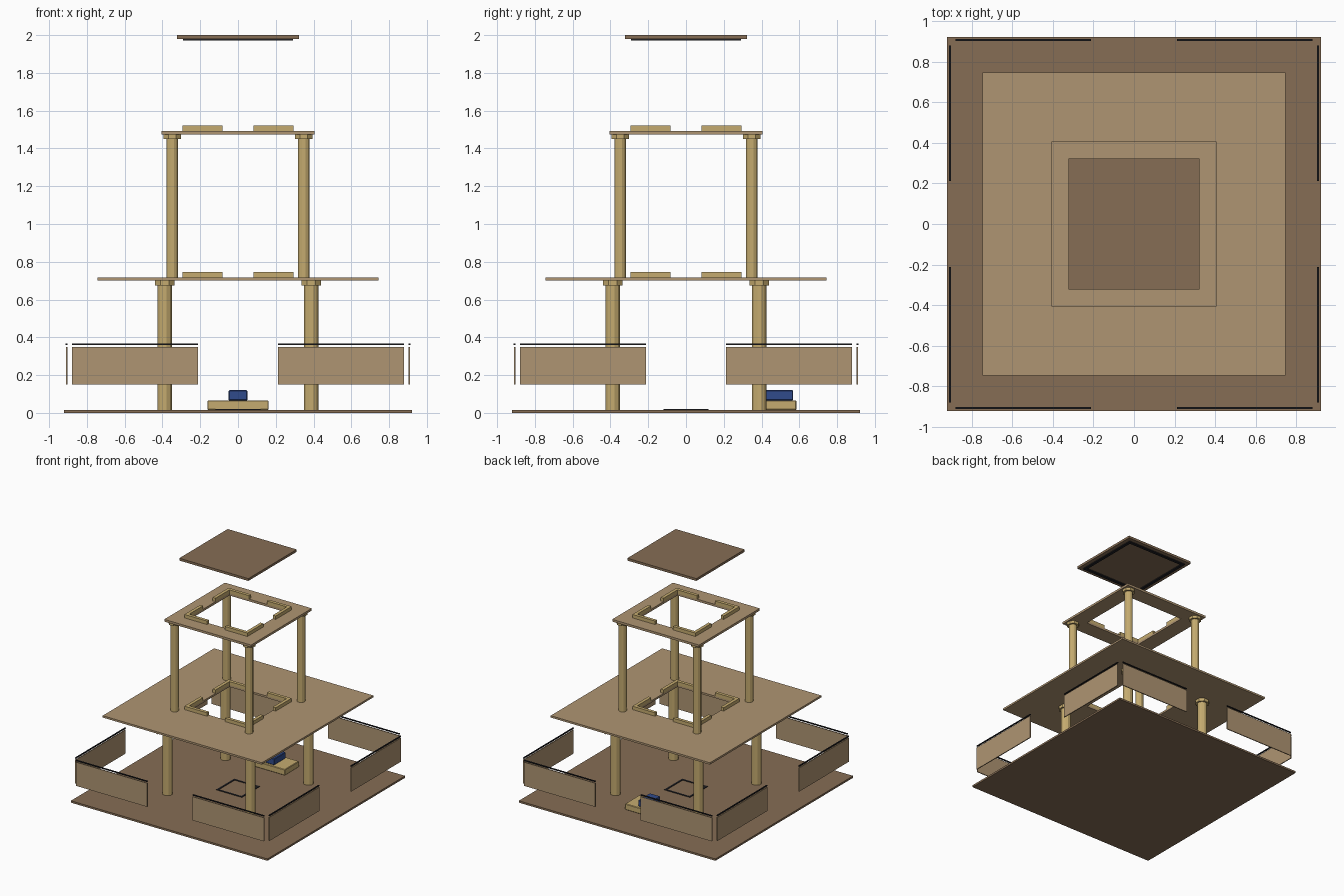
import bpy, bmesh, math
from mathutils import Matrix, Vector

if "Cube" in bpy.data.objects:
    bpy.data.objects.remove(bpy.data.objects["Cube"])


def mat(name, rgb):
    m = bpy.data.materials.new(name)
    m.diffuse_color = (*rgb, 1)
    m.use_nodes = True
    m.node_tree.nodes["Principled BSDF"].inputs["Base Color"].default_value = m.diffuse_color
    return m


BROWN = mat("brown_wood", (0.24, 0.155, 0.09))
TAN = mat("tan_wood", (0.43, 0.30, 0.17))
GOLD = mat("golden_wood", (0.56, 0.41, 0.16))
BLUE = mat("blue", (0.03, 0.07, 0.26))
DARK = mat("dark_trim", (0.015, 0.015, 0.018))


def finish(bm, name, m):
    bmesh.ops.recalc_face_normals(bm, faces=bm.faces)
    me = bpy.data.meshes.new(name)
    bm.to_mesh(me)
    bm.free()
    me.materials.append(m)
    ob = bpy.data.objects.new(name, me)
    bpy.context.collection.objects.link(ob)
    return ob


def box(name, x, y, z, m, bevel=0):
    bm = bmesh.new()
    c = [sum(r) / 2 for r in (x, y, z)]
    s = [abs(r[1] - r[0]) for r in (x, y, z)]
    bmesh.ops.create_cube(bm, size=1, matrix=Matrix.Translation(c) @ Matrix.Diagonal((*s, 1)))
    ob = finish(bm, name, m)
    if bevel:
        b = ob.modifiers.new("soft_edge", 'BEVEL')
        b.width = bevel
        b.segments = 1
    return ob


def plate(name, r, z0, z1, m):
    return box(name, (-r, r), (-r, r), (z0, z1), m)


def extrude(bm, faces, h):
    ext = bmesh.ops.extrude_face_region(bm, geom=faces)["geom"]
    verts = [v for v in ext if isinstance(v, bmesh.types.BMVert)]
    bmesh.ops.translate(bm, verts=verts, vec=(0, 0, h))


# square plate with a square hole
def ring(name, outer, inner, z0, z1, m):
    bm = bmesh.new()
    corners = [(-1, -1), (1, -1), (1, 1), (-1, 1)]
    o = [bm.verts.new((sx * outer, sy * outer, z0)) for sx, sy in corners]
    i = [bm.verts.new((sx * inner, sy * inner, z0)) for sx, sy in corners]
    fs = [bm.faces.new((o[k], o[(k + 1) % 4], i[(k + 1) % 4], i[k])) for k in range(4)]
    extrude(bm, fs, z1 - z0)
    return finish(bm, name, m)


# L-shaped kerbs at the four corners of a hole
def kerbs(name, outer, inner, end, z0, z1, m):
    prof = [(outer, outer), (end, outer), (end, inner), (inner, inner), (inner, end), (outer, end)]
    for k in range(4):
        bm = bmesh.new()
        rot = Matrix.Rotation(k * math.pi / 2, 3, 'Z')
        f = bm.faces.new([bm.verts.new(rot @ Vector((x, y, z0))) for x, y in prof])
        extrude(bm, [f], z1 - z0)
        finish(bm, f"{name}_{k + 1}", m)


def prism(name, x, y, r, z0, z1, sides, m):
    bm = bmesh.new()
    bmesh.ops.create_cone(bm, cap_ends=True, segments=sides, radius1=r, radius2=r, depth=z1 - z0,
                          matrix=Matrix.Translation((x, y, (z0 + z1) / 2)) @
                          Matrix.Rotation(math.pi / sides, 4, 'Z'))
    return finish(bm, name, m)


# four columns with collars
def columns(name, p, r, cap_r, z0, z1, z2):
    k = 0
    for sx in (-1, 1):
        for sy in (-1, 1):
            k += 1
            prism(f"{name}_column_{k}", sx * p, sy * p, r, z0, z2, 12, GOLD)
            prism(f"{name}_collar_{k}", sx * p, sy * p, cap_r, z1, z2, 8, GOLD)


# stacked floors and roof
plate("base_floor", 0.92, 0, 0.016, BROWN)
ring("middle_floor", 0.745, 0.268, 0.70, 0.716, TAN)
ring("upper_floor", 0.406, 0.268, 1.473, 1.492, TAN)
plate("roof_lid", 0.323, 1.98, 2.0, BROWN)
ring("roof_trim", 0.29, 0.265, 1.972, 1.981, DARK)
ring("floor_marking", 0.12, 0.105, 0.015, 0.02, DARK)
columns("lower", 0.388, 0.04, 0.057, 0.015, 0.675, 0.701)
columns("upper", 0.348, 0.032, 0.05, 0.715, 1.45, 1.474)
kerbs("middle_kerb", 0.295, 0.268, 0.083, 0.715, 0.745, GOLD)
kerbs("upper_kerb", 0.295, 0.268, 0.083, 1.491, 1.521, GOLD)

# bench and blue block at the back
box("bench", (-0.162, 0.162), (0.395, 0.585), (0.016, 0.066), GOLD, 0.004)
box("blue_block", (-0.05, 0.05), (0.413, 0.567), (0.066, 0.12), BLUE, 0.004)

# perimeter wall panels with a thin rail above each
for side, name in enumerate(("front", "right", "back", "left")):
    rot = Matrix.Rotation(side * math.pi / 2, 4, 'Z')
    for s, part in ((-1, "a"), (1, "b")):
        x = (s * 0.212, s * 0.879)
        for ob in (box(f"{name}_wall_{part}", x, (-0.911, -0.903), (0.15, 0.35), TAN),
                   box(f"{name}_rail_{part}", x, (-0.912, -0.902), (0.36, 0.368), DARK)):
            ob.data.transform(rot)
